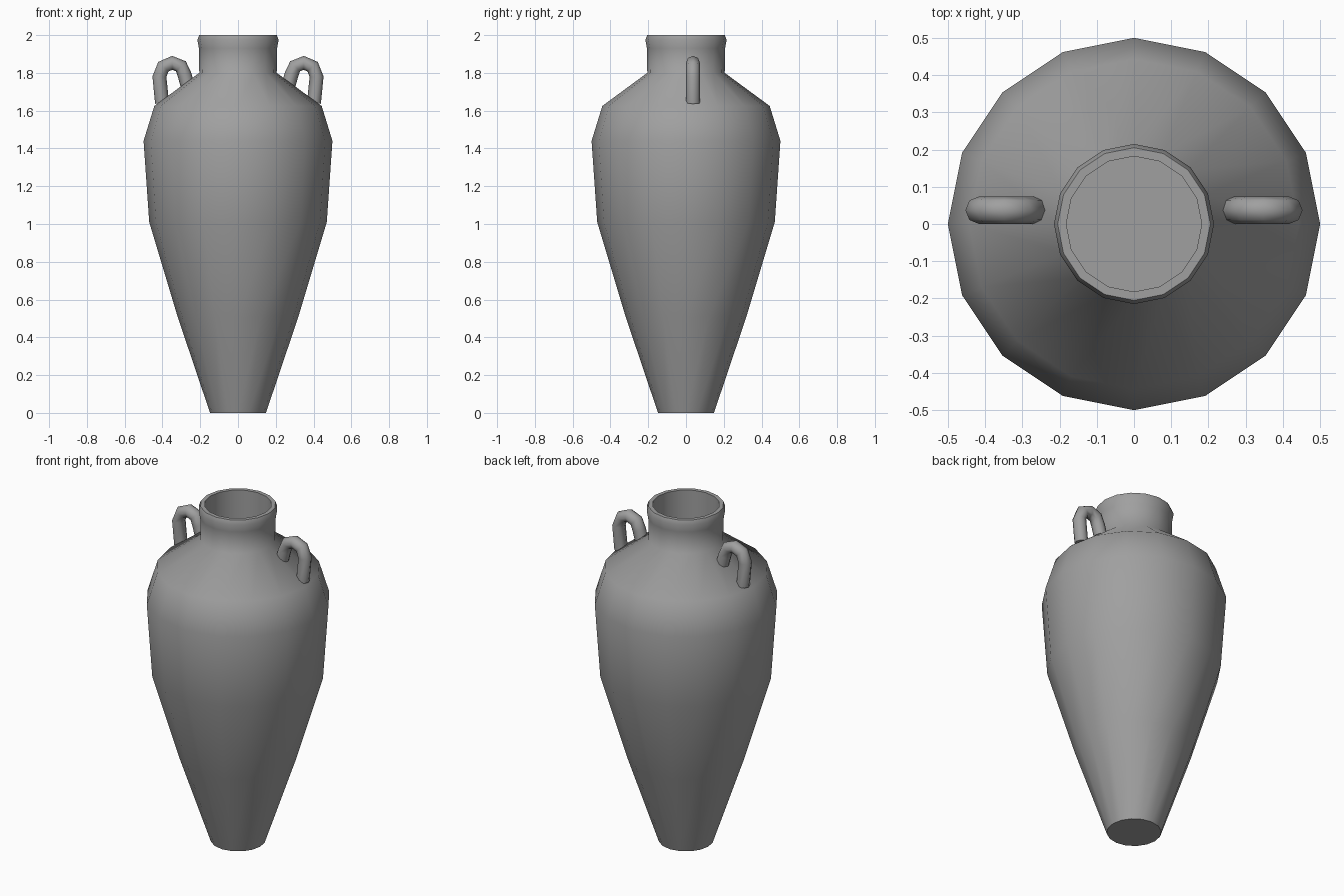
import bpy, bmesh, math
from mathutils import Matrix, Vector

cube = bpy.data.objects.get("Cube")
if cube:
    bpy.data.objects.remove(cube, do_unlink=True)

# Fired clay colour
clay = bpy.data.materials.new("grey_clay")
clay.use_nodes = True
clay.diffuse_color = (0.35, 0.35, 0.35, 1)
clay.node_tree.nodes["Principled BSDF"].inputs["Base Color"].default_value = clay.diffuse_color


def finish(name, bm):
    bmesh.ops.recalc_face_normals(bm, faces=bm.faces)
    mesh = bpy.data.meshes.new(name)
    bm.to_mesh(mesh)
    bm.free()
    mesh.materials.append(clay)
    obj = bpy.data.objects.new(name, mesh)
    bpy.context.collection.objects.link(obj)
    bpy.ops.object.select_all(action='DESELECT')
    obj.select_set(True)
    bpy.context.view_layer.objects.active = obj
    bpy.ops.object.shade_smooth_by_angle(angle=math.radians(60))
    return obj


def skin(bm, rings):
    """Bridge successive vertex rings and cap both ends."""
    n = len(rings[0])
    for a, b in zip(rings, rings[1:]):
        for i in range(n):
            j = (i + 1) % n
            bm.faces.new((a[i], a[j], b[j], b[i]))
    bm.faces.new(rings[0])
    bm.faces.new(rings[-1])


def circle(bm, n, radius, matrix):
    return bmesh.ops.create_circle(bm, segments=n, radius=radius, matrix=matrix)["verts"]


# Vessel: radius and height from the foot, over the rim, down into the neck
profile = [(0.148, 0), (0.32, 0.51), (0.47, 1.01), (0.5, 1.44), (0.443, 1.625),
           (0.205, 1.8), (0.207, 1.93), (0.215, 1.975), (0.205, 2.0),
           (0.182, 2.0), (0.182, 1.6)]
bm = bmesh.new()
skin(bm, [circle(bm, 16, r, Matrix.Translation((0, 0, z))) for r, z in profile])
finish("vessel", bm)

# Loop handles: a round tube swept along an arch, set slightly behind centre
arch = [(0.402, 1.64), (0.416, 1.78), (0.395, 1.833), (0.348, 1.853),
        (0.302, 1.835), (0.283, 1.79), (0.268, 1.735)]
for side, name in ((1, "left_handle"), (-1, "right_handle")):
    path = [Vector((side * x, 0.037, z)) for x, z in arch]
    bm = bmesh.new()
    rings = []
    for i, p in enumerate(path):
        tangent = (path[min(i + 1, len(path) - 1)] - path[max(i - 1, 0)]).normalized()
        across = Vector((0, 1, 0))
        turn = Matrix((across.cross(tangent), across, tangent)).transposed()
        # both cross-section axes stay perpendicular to the path
        turn.col[0] = across.cross(tangent)
        rings.append(circle(bm, 8, 0.037, Matrix.Translation(p) @ turn.to_4x4()))
    skin(bm, rings)
    finish(name, bm)
